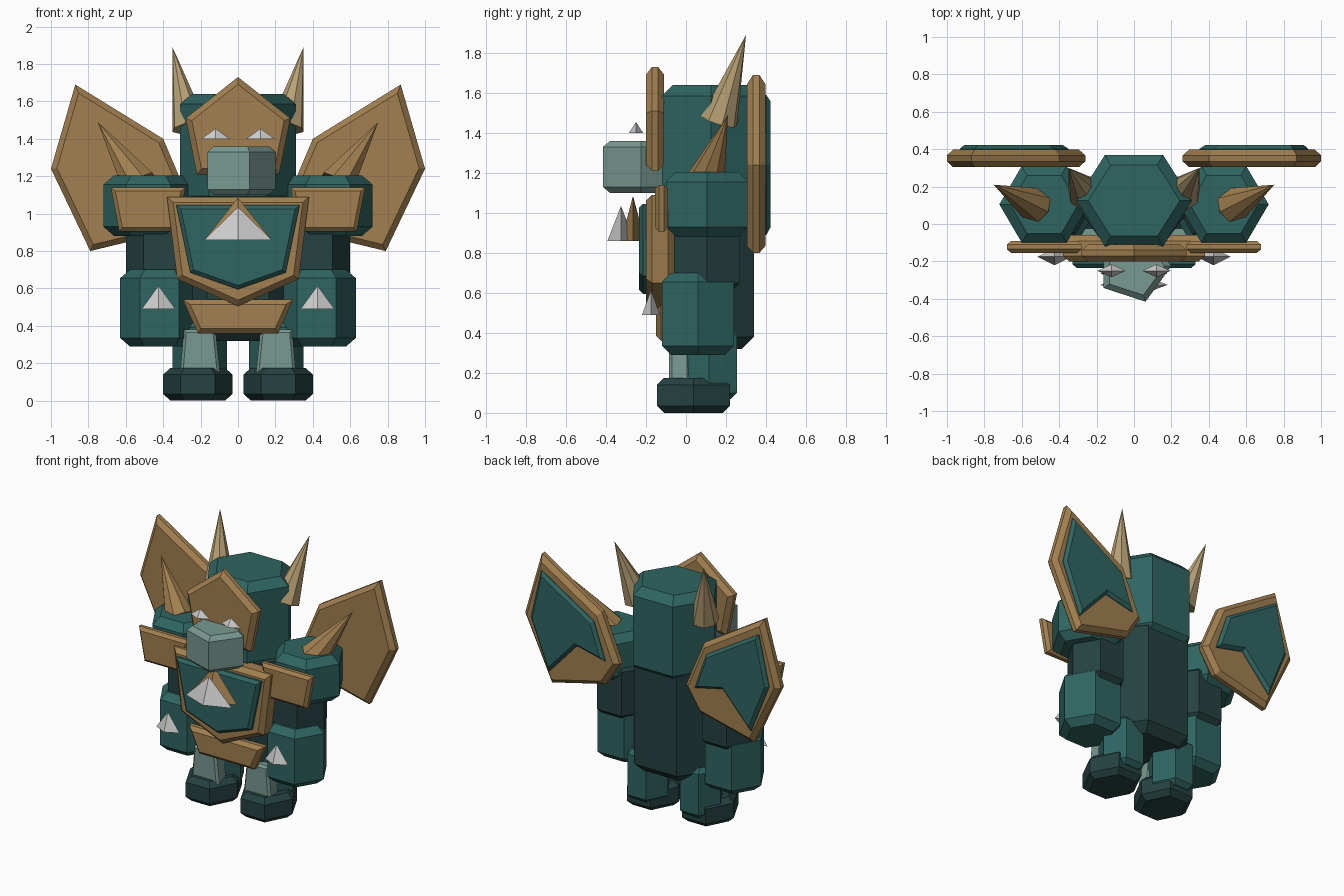
import bpy, bmesh, math
from mathutils import Vector, Matrix

old = bpy.data.objects.get("Cube")
if old:
    bpy.data.objects.remove(old, do_unlink=True)


def colour(name, r, g, b):
    m = bpy.data.materials.new(name)
    m.use_nodes = True
    m.diffuse_color = (r, g, b, 1)
    m.node_tree.nodes["Principled BSDF"].inputs["Base Color"].default_value = (r, g, b, 1)
    return m


TEAL = colour("teal", 0.028, 0.13, 0.119)
DARK = colour("dark teal", 0.018, 0.054, 0.053)
SAGE = colour("sage", 0.188, 0.319, 0.283)
GOLD = colour("bronze gold", 0.36, 0.215, 0.08)
HORN = colour("pale horn", 0.47, 0.35, 0.175)
SILVER = colour("silver", 0.61, 0.61, 0.61)


def finish(name, bm, mat):
    bmesh.ops.recalc_face_normals(bm, faces=bm.faces)
    mesh = bpy.data.meshes.new(name)
    bm.to_mesh(mesh)
    bm.free()
    mesh.materials.append(mat)
    ob = bpy.data.objects.new(name, mesh)
    bpy.context.collection.objects.link(ob)
    return ob


def extrude(outline, low, high, bevel):
    """Prism along z with bevelled rims."""
    bm = bmesh.new()
    face = bm.faces.new([bm.verts.new((x, y, low)) for x, y in outline])
    top = bmesh.ops.extrude_face_region(bm, geom=[face], use_keep_orig=True)
    verts = [v for v in top["geom"] if isinstance(v, bmesh.types.BMVert)]
    bmesh.ops.translate(bm, verts=verts, vec=(0, 0, high - low))
    bmesh.ops.recalc_face_normals(bm, faces=bm.faces)
    rims = [e for e in bm.edges if abs(e.verts[0].co.z - e.verts[1].co.z) < 1e-5]
    bmesh.ops.bevel(bm, geom=rims, offset=bevel, segments=1, affect='EDGES')
    return bm


def block(name, mat, cx, cy, rx, ry, low, high, bevel, sides=6):
    """Upright prism; ry is the half depth of a six-sided one."""
    k = ry / math.sin(math.pi / 3) if sides == 6 else ry
    ring = [(cx + rx * math.cos(a), cy + k * math.sin(a))
            for a in (2 * math.pi * i / sides for i in range(sides))]
    return finish(name, extrude(ring, low, high, bevel), mat)


def plate(name, mat, outline, front, back, bevel):
    """Plate in the xz plane between two depths."""
    bm = extrude(outline, -back, -front, bevel)
    bmesh.ops.rotate(bm, verts=bm.verts, matrix=Matrix.Rotation(math.pi / 2, 3, 'X'))
    return finish(name, bm, mat)


def mirrored(half):
    """Close a half outline across x = 0."""
    return half + [(-x, z) for x, z in reversed(half) if x > 0]


def gem(name, mat, centre, size):
    """Eight-faced diamond."""
    bm = bmesh.new()
    bmesh.ops.create_cone(bm, segments=4, radius1=1, radius2=0, depth=1,
                          matrix=Matrix.Translation((0, 0, 0.5)))
    base = [f for f in bm.faces if len(f.verts) == 4]
    bmesh.ops.poke(bm, faces=base)
    for v in bm.verts:
        if v.co.length < 0.01:
            v.co.z = -1
    # Put the four ring corners on the x and y axes
    ring = [v for v in bm.verts if abs(v.co.z) < 0.01]
    if abs(abs(ring[0].co.x) - abs(ring[0].co.y)) < 0.1:
        bmesh.ops.rotate(bm, verts=bm.verts, matrix=Matrix.Rotation(math.pi / 4, 3, 'Z'))
    bmesh.ops.scale(bm, verts=bm.verts, vec=size)
    bmesh.ops.translate(bm, verts=bm.verts, vec=centre)
    return finish(name, bm, mat)


def spike(name, mat, base, tip, radius, sides=8):
    base, tip = Vector(base), Vector(tip)
    axis = tip - base
    turn = axis.to_track_quat('Z', 'Y').to_matrix().to_4x4()
    bm = bmesh.new()
    bmesh.ops.create_cone(bm, cap_ends=True, segments=sides, radius1=radius, radius2=0,
                          depth=axis.length,
                          matrix=Matrix.Translation((base + tip) / 2) @ turn)
    return finish(name, bm, mat)


# Body and head
block("torso", DARK, 0, 0.12, 0.33, 0.22, 0.32, 1.14, 0.06)
block("head", TEAL, 0, 0.125, 0.31, 0.245, 1.04, 1.64, 0.055)
plate("face_plate", GOLD, mirrored([(0, 1.73), (0.28, 1.51), (0.22, 1.21)]), -0.2, -0.11, 0.03)
block("snout", SAGE, 0, -0.225, 0.2, 0.2, 1.1, 1.36, 0.03, sides=5)

# Chest and belt armour
plate("chest_plate", GOLD, mirrored([(0.38, 1.09), (0.325, 0.65), (0, 0.505)]), -0.2, -0.06, 0.03)
plate("chest_panel", TEAL, mirrored([(0.33, 1.045), (0.255, 0.685), (0, 0.595)]),
      -0.235, -0.17, 0.02)
gem("chest_gem_backing", GOLD, (0, -0.265, 0.86), (0.18, 0.06, 0.225))
gem("chest_gem", SILVER, (0, -0.325, 0.86), (0.18, 0.068, 0.175))
plate("belt_plate", GOLD, mirrored([(0.295, 0.54), (0.215, 0.36)]), -0.15, -0.07, 0.025)

WING = [(0.4, 1.4), (0.87, 1.69), (1.0, 1.24), (0.79, 0.8),
        (0.5, 0.87), (0.37, 0.9), (0.26, 1.07)]
WING_PANEL = [(0.44, 1.34), (0.85, 1.59), (0.93, 1.24), (0.79, 0.89), (0.57, 1.13), (0.35, 1.08)]

for side, s in (("left", 1), ("right", -1)):
    def flip(points):
        return [(s * x, z) for x, z in points]

    # Head details
    gem(side + "_eye", SILVER, (s * 0.12, -0.25, 1.4), (0.075, 0.035, 0.055))
    spike(side + "_horn", HORN, (s * 0.26, 0.165, 1.46), (s * 0.35, 0.3, 1.89), 0.095)

    # Arm
    block(side + "_shoulder", TEAL, s * 0.48, 0.105, 0.24, 0.205, 0.88, 1.205, 0.05)
    plate(side + "_shoulder_plate", GOLD,
          flip([(0.28, 1.14), (0.68, 1.14), (0.635, 0.905), (0.33, 0.905)]), -0.155, -0.09, 0.02)
    spike(side + "_shoulder_spike", GOLD, (s * 0.53, 0.1, 1.16), (s * 0.75, 0.21, 1.49), 0.1)
    block(side + "_upper_arm", DARK, s * 0.41, 0.105, 0.19, 0.165, 0.61, 1.0, 0.04)
    block(side + "_forearm", TEAL, s * 0.42, 0.06, 0.21, 0.18, 0.29, 0.7, 0.045)
    gem(side + "_forearm_gem", SILVER, (s * 0.425, -0.175, 0.49), (0.09, 0.045, 0.125))

    # Leg
    block(side + "_leg", TEAL, s * 0.205, 0.115, 0.145, 0.14, 0.07, 0.42, 0.03)
    plate(side + "_shin_plate", SAGE,
          flip([(0.12, 0.38), (0.29, 0.38), (0.31, 0.14), (0.095, 0.14)]), -0.085, 0.02, 0.015)
    block(side + "_foot", DARK, s * 0.215, 0.037, 0.185, 0.182, 0, 0.175, 0.035)

    # Wing on the back
    plate(side + "_wing", GOLD, flip(WING), 0.305, 0.397, 0.03)
    plate(side + "_wing_panel", TEAL, flip(WING_PANEL), 0.36, 0.422, 0.02)
